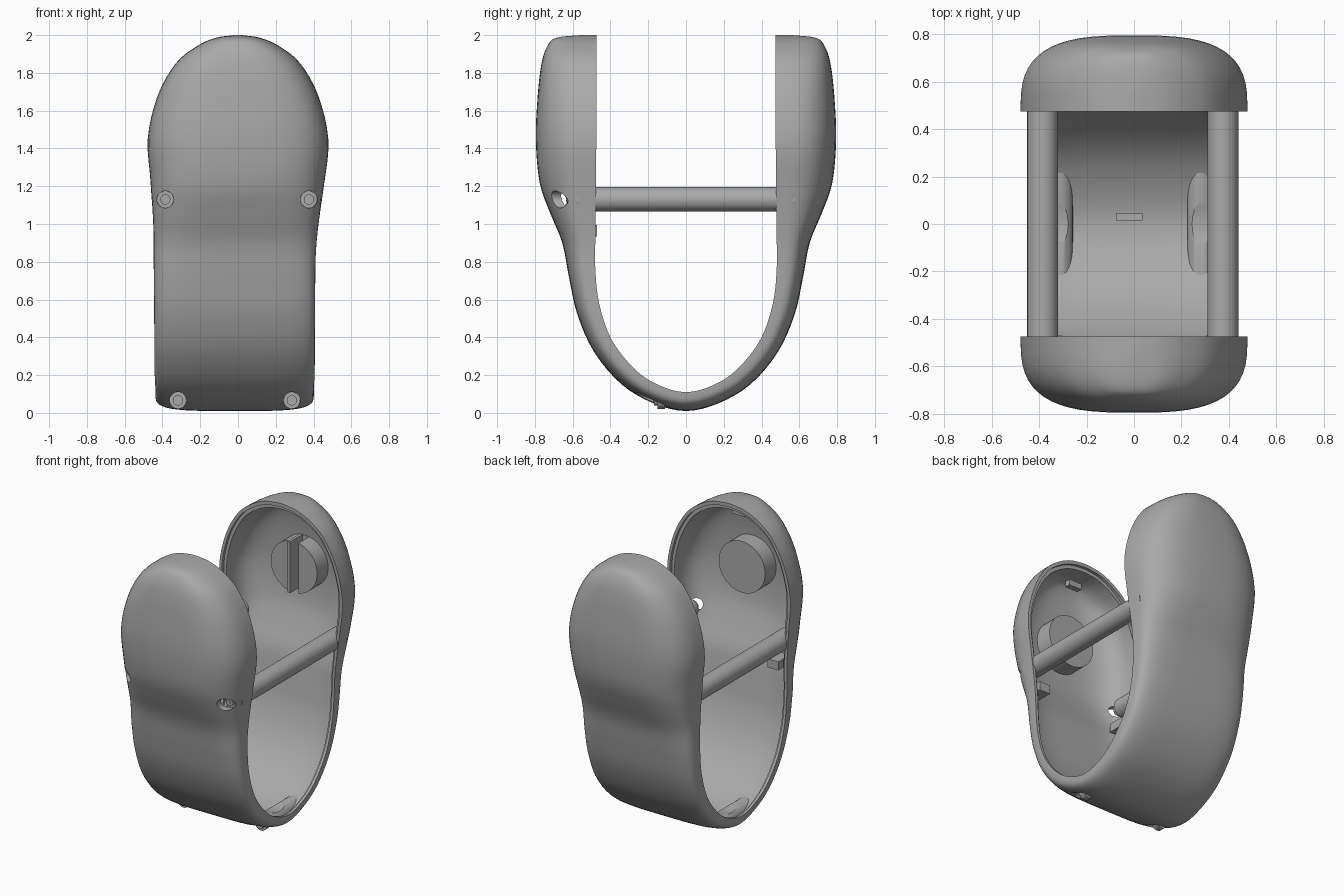
import bpy, bmesh, math
from mathutils import Vector, Matrix

cube = bpy.data.objects.get("Cube")
if cube:
    bpy.data.objects.remove(cube, do_unlink=True)

grey = bpy.data.materials.new("plain grey")
grey.use_nodes = True
colour = (0.4, 0.4, 0.4, 1)
grey.diffuse_color = colour
grey.node_tree.nodes["Principled BSDF"].inputs["Base Color"].default_value = colour

ARC = 28          # segments across one cross-section
HEAD_Z = 1.45     # widest height of the rounded heads

# Half of the U: outer y, outer z, inner y, inner z, half width
half = [
    (.56, 2, .475, 2, .02), (.69, 1.985, .475, 1.985, .12),
    (.735, 1.94, .475, 1.94, .22), (.765, 1.85, .475, 1.85, .33),
    (.785, 1.68, .475, 1.68, .425), (.795, 1.45, .475, 1.45, .478),
    (.775, 1.22, .476, 1.22, .46), (.72, 1.06, .478, 1.06, .443),
    (.655, .9, .48, .92, .432), (.62, .72, .48, .76, .428),
    (.575, .52, .46, .58, .426), (.485, .32, .395, .39, .425),
    (.34, .15, .27, .23, .424), (.17, .05, .14, .145, .42),
    (0, .01, 0, .11, .42)]
rows = [Vector(r) for r in half]
rows += [Vector((-r[0], r[1], -r[2], r[3], r[4])) for r in reversed(half[:-1])]


def spline(points, steps=4):
    """Smooth curve through all the rows."""
    padded = [points[0]] + points + [points[-1]]
    out = []
    for a, b, c, d in zip(padded, padded[1:], padded[2:], padded[3:]):
        for i in range(steps):
            t = i / steps
            out.append((b * 2 + (c - a) * t + (a * 2 - b * 5 + c * 4 - d) * t * t
                        + (b * 3 - a - c * 3 + d) * t ** 3) / 2)
    return out + [points[-1]]


def clamp(v):
    return max(0, min(1, v))


def arc(row, scale=1, start=0, end=1):
    """Rounded cross-section from rim to rim, as points."""
    yo, zo, yi, zi, w = row
    n = 4 - clamp((zo - .7) / .5)
    shift = -.018 * clamp((1.3 - zo) / .5)
    pts = []
    for i in range(ARC + 1):
        a = math.pi * i / ARC
        x = math.copysign(abs(math.cos(a)) ** (2 / n), math.cos(a))
        depth = start + (end - start) * abs(math.sin(a)) ** (2 / n)
        z = zi + (zo - zi) * depth
        if z > HEAD_Z:
            z = HEAD_Z + (z - HEAD_Z) * scale
        pts.append(Vector((shift + x * w * scale, yi + (yo - yi) * depth, z)))
    return pts


def shell_ring(row):
    """Outer skin, stepped rim and inner skin of one section."""
    d = math.hypot(row[0] - row[2], row[1] - row[3])
    lip = arc(row, .955)
    step = arc(row, .955, .02 / d)
    inner = arc(row, .91, .02 / d, (d - .045) / d)
    return arc(row) + [lip[-1], step[-1]] + inner[::-1] + [step[0], lip[0]]


def finish(name, bm, angle=35):
    bmesh.ops.recalc_face_normals(bm, faces=bm.faces)
    mesh = bpy.data.meshes.new(name)
    bm.to_mesh(mesh)
    bm.free()
    mesh.materials.append(grey)
    obj = bpy.data.objects.new(name, mesh)
    bpy.context.scene.collection.objects.link(obj)
    smooth(obj, angle)
    return obj


def smooth(obj, angle=35):
    bpy.ops.object.select_all(action='DESELECT')
    obj.select_set(True)
    bpy.context.view_layer.objects.active = obj
    bpy.ops.object.shade_smooth_by_angle(angle=math.radians(angle))


def loft(name, rings, hollow):
    bm = bmesh.new()
    loops = [[bm.verts.new(p) for p in ring] for ring in rings]
    count = len(loops[0])
    for a, b in zip(loops, loops[1:]):
        for i in range(count):
            j = (i + 1) % count
            bm.faces.new((a[i], a[j], b[j], b[i]))
    for end in (loops[0], loops[-1]):
        if hollow:
            k = ARC + 1
            bm.faces.new(end[:k])
            bm.faces.new(end[k + 2:k + 2 + k])
            bm.faces.new((end[0], end[k - 1], end[k], end[-1]))
            bm.faces.new((end[-1], end[k], end[k + 1], end[-2]))
            bm.faces.new((end[-2], end[k + 1], end[k + 2], end[-3]))
        else:
            bm.faces.new(end)
    return finish(name, bm)


def rod(name, x, z, y0, y1, r, sides=32):
    """Cylinder lying along y."""
    bm = bmesh.new()
    place = Matrix.Translation((x, (y0 + y1) / 2, z)) @ Matrix.Rotation(math.pi / 2, 4, 'X')
    bmesh.ops.create_cone(bm, cap_ends=True, segments=sides, radius1=r, radius2=r,
                          depth=y1 - y0, matrix=place)
    return finish(name, bm)


def box(name, centre, size):
    bm = bmesh.new()
    bmesh.ops.create_cube(bm, size=1, matrix=Matrix.Translation(centre) @ Matrix.Diagonal((*size, 1)))
    return finish(name, bm)


def boolean(obj, tool, operation='DIFFERENCE'):
    mod = obj.modifiers.new("cut", 'BOOLEAN')
    mod.operation, mod.object, mod.solver = operation, tool, 'EXACT'
    bpy.context.view_layer.update()
    graph = bpy.context.evaluated_depsgraph_get()
    mesh = bpy.data.meshes.new_from_object(obj.evaluated_get(graph))
    obj.modifiers.clear()
    obj.data = mesh
    smooth(obj)


def helper(obj):
    obj.hide_render = True
    return obj


# U-shaped hollow body
stations = spline(rows)
body = loft("hollow_body", [shell_ring(r) for r in stations], True)
solid = helper(loft("body_solid_helper", [arc(r) for r in stations], False))

# Cross rods, bottom bosses and the recessed screws on the front
helpers = [solid]
for side, x, low_x in (("right", -.385, -.318), ("left", .375, .285)):
    rod(side + "_cross_rod", x, 1.13, -.58, .58, .065)
    boss = rod(side + "_bottom_boss", low_x, .066, -.3, .3, .06)
    boolean(boss, solid, 'INTERSECT')
    for level, sx, sz, y in (("upper", x, 1.13, -.6), ("lower", low_x, .066, -.14)):
        cutter = helper(rod("screw_hole_helper", sx, sz, -.9, y, .045))
        boolean(body, cutter)
        if level == "lower":
            boolean(boss, cutter)
        helpers.append(cutter)
        name = f"{side}_{level}_screw"
        rod(name + "_seat", sx, sz, y - .012, y + .03, .0445)
        rod(name + "_head", sx, sz, y - .03, y, .027)
        rod(name + "_tip", sx, sz, y - .036, y - .02, .01, 6)
    # Stop blocks under the rods
    box(side + "_stop_block", (math.copysign(.345, x), -.535, .965), (.085, .13, .06))

# Round pads inside the heads; the back one is slotted
rod("front_pad", 0, 1.5, -.765, -.62, .18, 48)
back_pad = rod("back_pad", 0, 1.5, .62, .765, .18, 48)
slot = helper(box("pad_slot_helper", (.01, .65, 1.5), (.05, .17, .5)))
boolean(back_pad, slot)
helpers.append(slot)
box("back_pad_fin", (-.025, .675, 1.5), (.02, .15, .36))

# Small catches on the floor and under the front head
box("floor_catch", (-.02, .03, .06), (.11, .03, .03))
box("head_catch", (0, -.6, 1.9), (.1, .04, .04))

for obj in helpers:
    bpy.data.objects.remove(obj, do_unlink=True)
